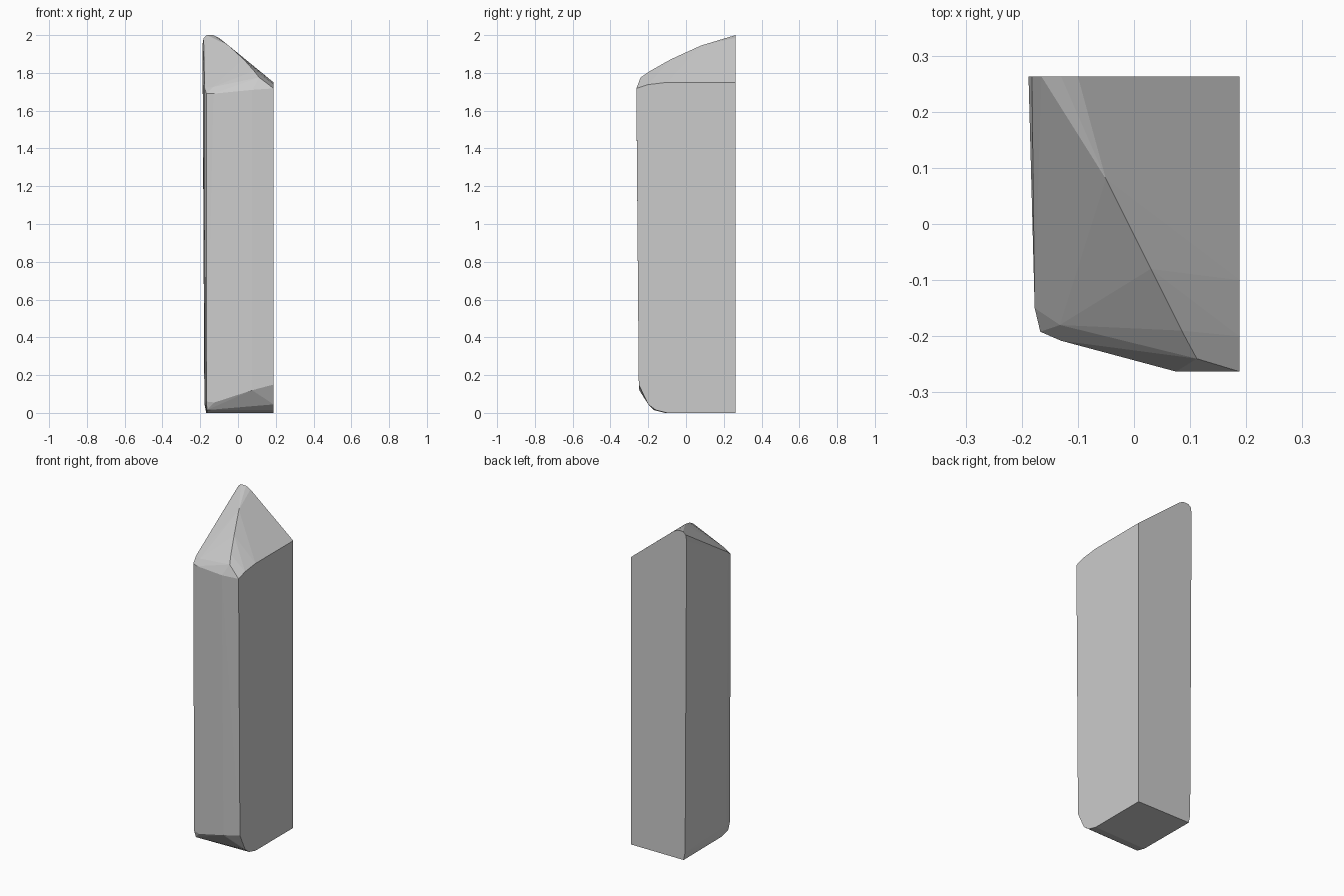
import bpy
import bmesh

cube = bpy.data.objects.get("Cube")
if cube:
    bpy.data.objects.remove(cube, do_unlink=True)

# One plain stone grey
stone = bpy.data.materials.new("stone_grey")
stone.use_nodes = True
grey = (0.6, 0.6, 0.6, 1)
stone.diffuse_color = grey
stone.node_tree.nodes["Principled BSDF"].inputs["Base Color"].default_value = grey

R, B = 0.188, 0.263  # flat right and back planes

# Flat back: worn left corner, blunt peak, slope down to the right
back = [(R, B, 0), (-.168, B, 0), (-.178, B, .05), (-.188, B, 1.95),
        (-.182, B, 1.985), (-.165, B, 2), (-.13, B, 2), (-.1, B, 1.985), (R, B, 1.75)]
# Flat right side: rounded front foot and dipped front shoulder
side = [(R, -.1, 1.75), (R, -.2, 1.738), (R, -B, 1.718), (R, -.25, .15),
        (R, -.2, .045), (R, -.16, .015), (R, -.1, 0)]
# Worn front left column, shoulder and foot
shoulder = [(-.177, -.15, 1.72), (-.167, -.192, 1.69), (-.13, -.208, 1.69),
            (.075, -B, 1.71), (-.132, -.18, 1.725)]
foot = [(-.175, -.14, .06), (-.166, -.185, .06), (-.125, -.196, .055),
        (.075, -.247, .12), (-.165, -.17, .015), (-.165, -.11, 0)]
# Ridge running from the peak to the front
ridge = [(-.05, .08, 1.945), (.03, -.08, 1.872), (.085, -.19, 1.81), (.112, -.24, 1.776)]

bm = bmesh.new()
for p in back + side + shoulder + foot + ridge:
    bm.verts.new(p)
hull = bmesh.ops.convex_hull(bm, input=bm.verts)
loose = [v for v in bm.verts if not v.link_faces]
bmesh.ops.delete(bm, geom=loose, context='VERTS')
bmesh.ops.dissolve_limit(bm, angle_limit=0.01, verts=bm.verts, edges=bm.edges)
bmesh.ops.recalc_face_normals(bm, faces=bm.faces)

mesh = bpy.data.meshes.new("stone_pillar")
bm.to_mesh(mesh)
bm.free()
mesh.materials.append(stone)
pillar = bpy.data.objects.new("stone_pillar", mesh)
bpy.context.collection.objects.link(pillar)
